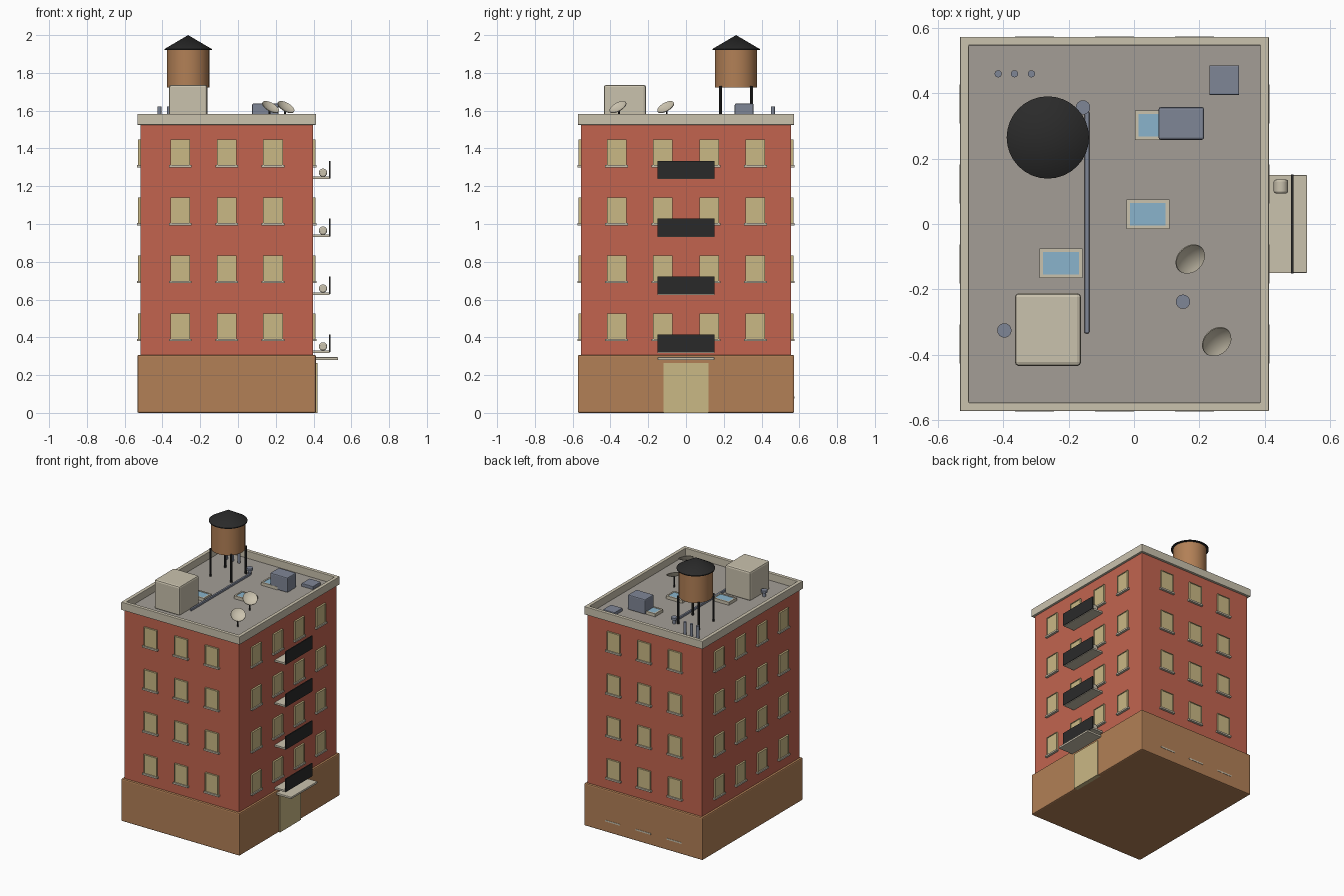
import bpy, bmesh, math
from mathutils import Matrix, Vector

if "Cube" in bpy.data.objects:
    bpy.data.objects.remove(bpy.data.objects["Cube"])


def mat(name, r, g, b):
    lin = [(c / 255 / 12.92 if c < 11 else ((c / 255 + 0.055) / 1.055) ** 2.4) for c in (r, g, b)]
    m = bpy.data.materials.new(name)
    m.diffuse_color = (*lin, 1)
    m.use_nodes = True
    m.node_tree.nodes["Principled BSDF"].inputs["Base Color"].default_value = m.diffuse_color
    return m


BRICK = mat("brick_red", 194, 100, 79)
BROWN = mat("warm_brown", 178, 128, 86)
STONE = mat("pale_stone", 202, 194, 174)
TAN = mat("window_tan", 202, 184, 133)
ROOF = mat("roof_grey", 164, 158, 150)
STEEL = mat("blue_steel", 127, 134, 150)
GLASS = mat("sky_glass", 138, 180, 204)
BLACK = mat("iron_black", 42, 42, 42)


def finish(name, bm, m, bevel=0, smooth=False):
    bmesh.ops.recalc_face_normals(bm, faces=bm.faces)
    me = bpy.data.meshes.new(name)
    bm.to_mesh(me)
    bm.free()
    me.materials.append(m)
    ob = bpy.data.objects.new(name, me)
    bpy.context.collection.objects.link(ob)
    if bevel:
        mod = ob.modifiers.new("bevel", 'BEVEL')
        mod.width, mod.segments, mod.limit_method = bevel, 2, 'ANGLE'
    if smooth:
        bpy.context.view_layer.objects.active = ob
        ob.select_set(True)
        bpy.ops.object.shade_smooth_by_angle(angle=math.radians(35))
        ob.select_set(False)
    return ob


def boxes(name, m, spans, bevel=0):
    """One object of boxes, each (x0, x1, y0, y1, z0, z1)."""
    bm = bmesh.new()
    for x0, x1, y0, y1, z0, z1 in spans:
        M = Matrix.Translation(((x0 + x1) / 2, (y0 + y1) / 2, (z0 + z1) / 2))
        bmesh.ops.create_cube(bm, size=1, matrix=M @ Matrix.Diagonal((x1 - x0, y1 - y0, z1 - z0, 1)))
    return finish(name, bm, m, bevel)


def rods(name, m, items, segs=16, bevel=0):
    """One object of cylinders/cones, each (start, end, radius, end radius)."""
    bm = bmesh.new()
    for a, b, r1, r2 in items:
        a, b = Vector(a), Vector(b)
        d = b - a
        M = Matrix.Translation((a + b) / 2) @ d.to_track_quat('Z', 'Y').to_matrix().to_4x4()
        bmesh.ops.create_cone(bm, cap_ends=True, segments=segs, radius1=r1, radius2=r2,
                              depth=d.length, matrix=M)
    return finish(name, bm, m, bevel, True)


def ring(x0, x1, y0, y1, t, z0, z1):
    """Four wall spans around a rectangle."""
    return [(x0, x0 + t, y0, y1, z0, z1), (x1 - t, x1, y0, y1, z0, z1),
            (x0 + t, x1 - t, y0, y0 + t, z0, z1), (x0 + t, x1 - t, y1 - t, y1, z0, z1)]


# building body
DECK = 1.53
X0, X1, Y1 = -0.517, 0.398, 0.557
CX = -0.06
boxes("base_storey", BROWN, [(-0.533, 0.413, -0.573, 0.573, 0, 0.307)], 0.008)
boxes("brick_walls", BRICK, [(X0, X1, -Y1, Y1, 0.01, 1.526)], 0.004)
boxes("roof_deck", ROOF, [(-0.51, 0.39, -0.55, 0.55, 1.52, DECK)])

# parapet as one extruded frame
bm = bmesh.new()
loops = []
for x0, x1, y in ((-0.533, 0.413, 0.573), (-0.506, 0.387, 0.547)):
    for z in (1.525, 1.582):
        loops.append([bm.verts.new(p) for p in ((x0, -y, z), (x1, -y, z), (x1, y, z), (x0, y, z))])
for a, b in ((0, 1), (1, 3), (3, 2), (2, 0)):
    for i in range(4):
        j = (i + 1) % 4
        bm.faces.new((loops[a][i], loops[a][j], loops[b][j], loops[b][i]))
finish("parapet", bm, STONE, 0.003)

# windows and sills on all four walls
panes, rims, sills = [], [], []


def add_on_wall(out, axis, side, u, half, z0, z1, depth):
    wall = (X1 if side > 0 else X0) if axis == 'x' else side * Y1
    lo, hi = sorted((wall - side * 0.01, wall + side * depth))
    out.append((lo, hi, u - half, u + half, z0, z1) if axis == 'x'
               else (u - half, u + half, lo, hi, z0, z1))


for row in range(4):
    z = 0.392 + 0.3065 * row
    for side in (-1, 1):
        walls = [('y', CX + 0.245 * k) for k in (-1, 0, 1)] + \
                [('x', 0.245 * k) for k in (-1.5, -0.5, 0.5, 1.5)]
        for axis, u in walls:
            add_on_wall(panes, axis, side, u, 0.047, z, z + 0.13, 0.008)
            for s in (-1, 1):
                add_on_wall(rims, axis, side, u + s * 0.0495, 0.0025, z, z + 0.135, 0.013)
            add_on_wall(rims, axis, side, u, 0.047, z + 0.13, z + 0.135, 0.013)
            add_on_wall(sills, axis, side, u, 0.06, z - 0.012, z, 0.017)
# sills showing through the back of the base
for k in (-1, 0, 1):
    add_on_wall(sills, 'y', 1, CX + 0.245 * k, 0.06, 0.076, 0.086, 0.018)
boxes("window_panes", TAN, panes)
boxes("window_frames", TAN, rims)
boxes("window_sills", STONE, sills)

# entrance
boxes("entrance_door", TAN, [(0.39, 0.42, -0.12, 0.12, 0, 0.265)])
boxes("entrance_canopy", STONE, [(0.39, 0.53, -0.15, 0.15, 0.28, 0.295)], 0.003)

# balconies with railing panels and a small rounded pot each
rows = [0.318 + 0.3065 * i for i in range(4)]
boxes("balcony_slabs", STONE, [(0.39, 0.485, -0.15, 0.15, z, z + 0.013) for z in rows])
boxes("balcony_railings", BLACK, [(0.481, 0.489, -0.151, 0.151, z + 0.004, z + 0.097) for z in rows])
rods("balcony_pots", STONE, [((0.45, 0.094, z + 0.034), (0.45, 0.136, z + 0.034), 0.022, 0.022)
                             for z in rows], 16, 0.006)

# water tower
tx, ty = -0.264, 0.265
rods("tank_legs", BLACK, [((tx + 0.083 * i, ty + 0.083 * j, DECK - 0.005),
                           (tx + 0.083 * i, ty + 0.083 * j, 1.73), 0.008, 0.008)
                          for i in (-1, 1) for j in (-1, 1)], 8)
rods("water_tank", BROWN, [((tx, ty, 1.722), (tx, ty, 1.925), 0.112, 0.112)], 32)
rods("tank_roof", BLACK, [((tx, ty, 1.92), (tx, ty, 1.926), 0.126, 0.126),
                          ((tx, ty, 1.926), (tx, ty, 2.0), 0.126, 0.0)], 32)

# stair house, cooling unit and hatch
boxes("stair_house", STONE, [(-0.365, -0.162, -0.435, -0.212, 1.525, 1.736)], 0.012)
boxes("cooling_unit", STEEL, [(0.075, 0.215, 0.258, 0.358, DECK, 1.638)], 0.007)
boxes("roof_hatch", STEEL, [(0.231, 0.322, 0.395, 0.486, 1.525, 1.552)], 0.003)

# skylights
lights = [(0.003, 0.134, 0.257, 0.348), (-0.023, 0.108, -0.015, 0.075), (-0.29, -0.158, -0.165, -0.075)]
boxes("skylight_frames", STONE, [s for l in lights for s in ring(*l, 0.011, 1.525, 1.552)])
boxes("skylight_glass", GLASS, [(a + 0.01, b - 0.01, c + 0.01, d - 0.01, 1.525, 1.549)
                                for a, b, c, d in lights])

# roof pipe and vents
boxes("roof_pipe", STEEL, [(-0.152, -0.137, -0.335, 0.345, DECK, DECK + 0.016)], 0.004)
vents = [(-0.156, 0.357), (-0.397, -0.326), (0.15, -0.238)]
rods("vent_stems", STEEL, [((x, y, DECK - 0.005), (x, y, 1.562), 0.012, 0.012) for x, y in vents])
rods("vent_caps", STEEL, [((x, y, 1.56), (x, y, 1.576), 0.022, 0.022) for x, y in vents])
rods("vent_pipes", STEEL, [((x, 0.46, DECK - 0.005), (x, 0.46, 1.622), 0.011, 0.011)
                           for x in (-0.416, -0.366, -0.314)])

# satellite dishes: shallow bowls tilted toward the front right corner
tilt = Vector((1, -1, 1.75)).normalized().to_track_quat('Z', 'Y').to_matrix().to_4x4()
for n, (x, y) in enumerate(((0.172, -0.107), (0.253, -0.36))):
    bm = bmesh.new()
    M = Matrix.Translation((x, y, 1.618)) @ tilt
    profile = [(0.0, -0.014), (0.025, -0.0105), (0.04, -0.005), (0.05, 0.0),
               (0.049, 0.003), (0.04, -0.002), (0.025, -0.0075), (0.0, -0.011)]
    verts = [bm.verts.new((r, 0, z)) for r, z in profile]
    edges = [bm.edges.new(p) for p in zip(verts, verts[1:])]
    bmesh.ops.spin(bm, geom=verts + edges, axis=(0, 0, 1), cent=(0, 0, 0),
                   angle=math.tau, steps=24)
    bmesh.ops.remove_doubles(bm, verts=bm.verts, dist=0.0005)
    bmesh.ops.transform(bm, matrix=M, verts=bm.verts)
    finish(f"dish_{n + 1}", bm, STONE, 0, True)
    rods(f"dish_post_{n + 1}", BLACK, [((x - 0.005, y + 0.005, DECK - 0.005),
                                        (x - 0.005, y + 0.005, 1.606), 0.005, 0.005)], 8)
